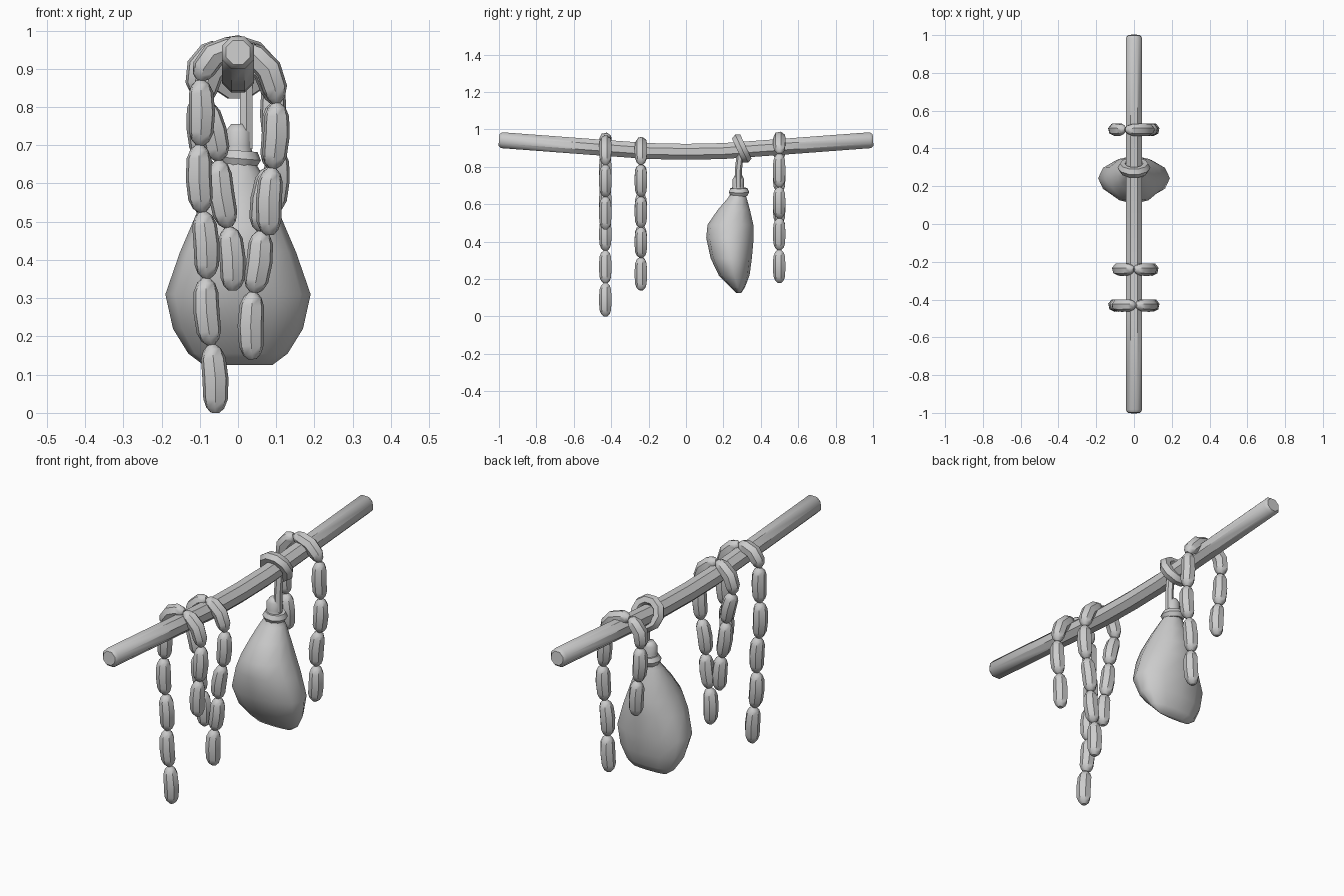
import bpy, bmesh, math
from mathutils import Vector

if "Cube" in bpy.data.objects:
    bpy.data.objects.remove(bpy.data.objects["Cube"])


def loft(name, rings, angle=40):
    """Skin a list of vertex rings and cap both ends."""
    bm = bmesh.new()
    loops = [[bm.verts.new(p) for p in ring] for ring in rings]
    n = len(loops[0])
    for a, b in zip(loops, loops[1:]):
        for i in range(n):
            j = (i + 1) % n
            bm.faces.new((a[i], a[j], b[j], b[i]))
    bm.faces.new(loops[0][::-1])
    bm.faces.new(loops[-1])
    bmesh.ops.recalc_face_normals(bm, faces=bm.faces)
    me = bpy.data.meshes.new(name)
    bm.to_mesh(me)
    bm.free()
    ob = bpy.data.objects.new(name, me)
    bpy.context.collection.objects.link(ob)
    smooth(ob, angle)
    return ob


def smooth(ob, angle):
    bpy.ops.object.select_all(action='DESELECT')
    ob.select_set(True)
    bpy.context.view_layer.objects.active = ob
    bpy.ops.object.shade_smooth_by_angle(angle=math.radians(angle))


def tube(name, centres, radii, side, n=8):
    """Tube along a path; side is a fixed axis square to the path."""
    side = Vector(side)
    pts = [Vector(c) for c in centres]
    rings = []
    for k, (c, r) in enumerate(zip(pts, radii)):
        t = (pts[min(k + 1, len(pts) - 1)] - pts[max(k - 1, 0)]).normalized()
        up = t.cross(side).normalized()
        rings.append([c + r * (math.cos(a) * side + math.sin(a) * up)
                      for a in (2 * math.pi * (i + .5) / n for i in range(n))])
    return loft(name, rings)


def sausage(name, y, a, b, bow):
    ts = (0, .07, .2, .5, .8, .93, 1)
    rad = (.011, .024, .033, .035, .033, .024, .011)
    a, b = Vector((a[0], y, a[1])), Vector((b[0], y, b[1]))
    d = (b - a).normalized()
    out = Vector((-d.z, 0, d.x))
    path = [a.lerp(b, t) + out * bow * math.sin(math.pi * t) for t in ts]
    tube(name, path, rad, (0, 1, 0), 7)


def torus(name, loc, rot, R, r, scale):
    bpy.ops.mesh.primitive_torus_add(major_segments=10, minor_segments=6,
                                     major_radius=R, minor_radius=r,
                                     location=loc, rotation=rot)
    ob = bpy.context.object
    ob.name = name
    ob.scale = scale
    smooth(ob, 50)


# sagging pole with rounded ends
pole = [(-1, .943), (-.985, .942), (-.45, .902), (-.2, .884), (0, .88),
        (.2, .884), (.45, .902), (.985, .942), (1, .943)]
tube("pole", [(0, y, z) for y, z in pole],
     [.034] + [.046] * 7 + [.034], (1, 0, 0), 8)

# sausage strings draped over the pole: y -> joints (x, z), left end to right end
strings = {
    -.43: [(-.06, .0), (-.07, .178), (-.083, .352), (-.093, .525), (-.1, .70),
           (-.1, .87), (.01, .955), (.1, .81), (.09, .64), (.083, .465)],
    -.24: [(-.015, .32), (-.025, .485), (-.05, .66), (-.088, .81),
           (0, .945), (.095, .81), (.085, .64), (.06, .475), (.04, .315), (.038, .14)],
    .50: [(-.08, .495), (-.09, .665), (-.1, .83), (-.045, .96),
          (.095, .87), (.1, .69), (.09, .525), (.075, .355), (.065, .18)],
}
for k, (y, joints) in enumerate(strings.items()):
    for i, (a, b) in enumerate(zip(joints, joints[1:])):
        top = max(a[1], b[1]) > .93
        sausage(f"sausage_{k + 1}_{i + 1}", y, a, b,
                .03 if top else (.006 if i % 2 else -.006))

# flattened sack: z, front y, back y, half width
profile = [(.125, .27, .295, .09), (.155, .24, .315, .13), (.22, .175, .34, .17),
           (.31, .132, .352, .19), (.42, .108, .362, .152), (.49, .115, .36, .122),
           (.57, .17, .342, .088), (.63, .222, .325, .06), (.665, .245, .315, .038),
           (.70, .248, .31, .035), (.735, .25, .31, .034), (.755, .262, .30, .018)]
N = 12
loft("sack", [[(w * math.cos(a), (f + b) / 2 + (b - f) / 2 * math.sin(a), z)
               for a in (2 * math.pi * i / N for i in range(N))]
              for z, f, b, w in profile], 60)

# tie around the sack neck, cord and loop on the pole
torus("neck_tie", (.003, .283, .665), (0, .08, 0), .036, .021, (1, 1, 1.15))
tube("cord", [(.022, .28, .69), (.022, .28, .78), (.022, .29, .87)],
     [.019] * 3, (1, 0, 0), 6)
torus("pole_loop", (0, .298, .897), (math.radians(115), 0, 0), .061, .026, (1, 1, 1.1))
